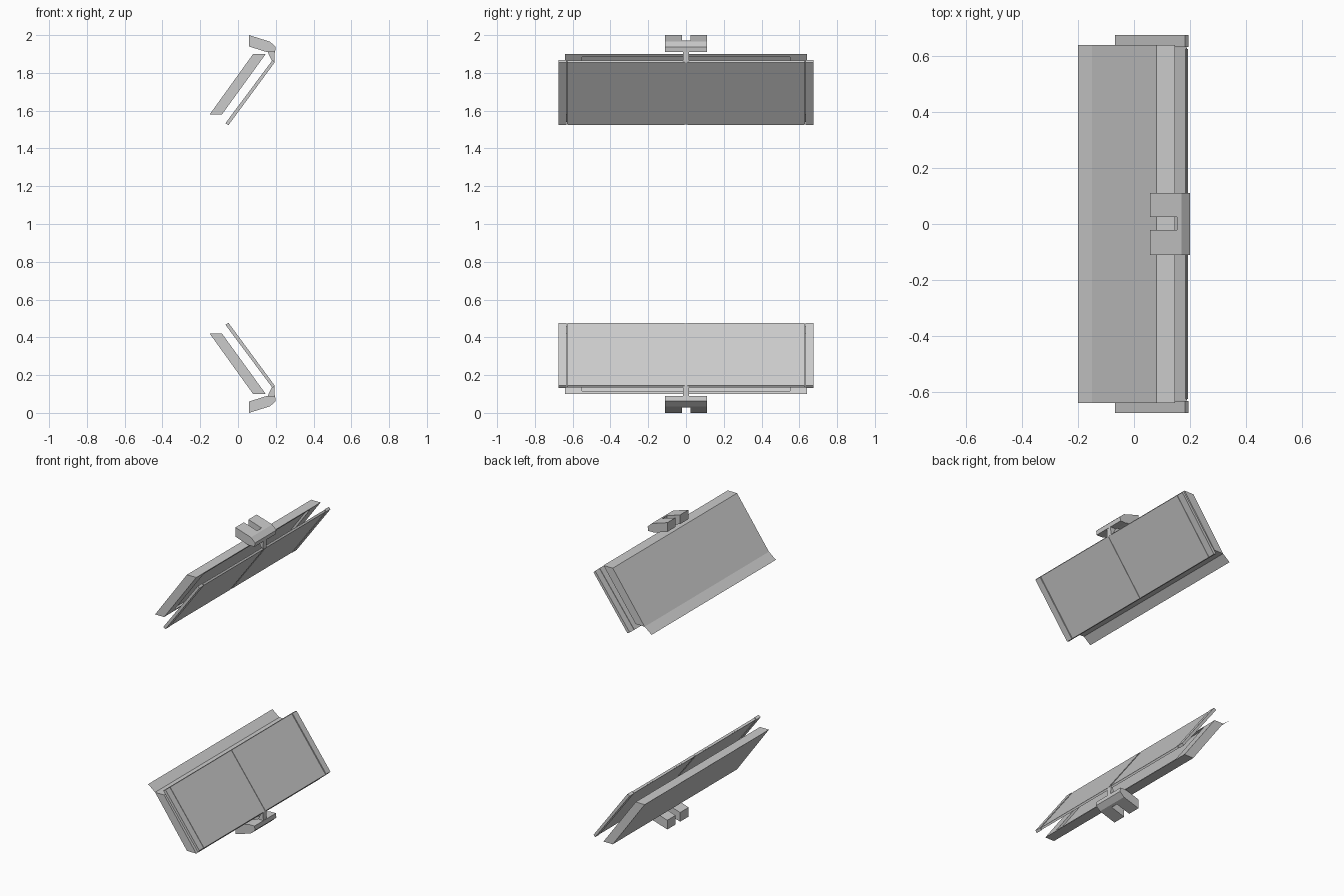
import bpy, bmesh

if "Cube" in bpy.data.objects:
    bpy.data.objects.remove(bpy.data.objects["Cube"])


def prism(name, profile, y0, y1, flip):
    """Extrude an x-z profile along y; flip mirrors it about z = 1."""
    bm = bmesh.new()
    pts = [(x, 2 - z if flip else z) for x, z in profile]
    a = [bm.verts.new((x, y0, z)) for x, z in pts]
    b = [bm.verts.new((x, y1, z)) for x, z in pts]
    n = len(pts)
    if n > 2:
        bm.faces.new(a)
        bm.faces.new(b[::-1])
    for i in range(n if n > 2 else 1):
        j = (i + 1) % n
        bm.faces.new((a[i], b[i], b[j], a[j]))
    bmesh.ops.recalc_face_normals(bm, faces=bm.faces)
    me = bpy.data.meshes.new(name)
    bm.to_mesh(me)
    bm.free()
    ob = bpy.data.objects.new(name, me)
    bpy.context.collection.objects.link(ob)
    return ob


def cut(ob, cutter):
    m = ob.modifiers.new("cut", 'BOOLEAN')
    m.object = cutter
    m.operation = 'DIFFERENCE'
    m.solver = 'EXACT'
    cutter.hide_render = True
    cutter.hide_set(True)


def inset(profile, d):
    """Thin a slanted plate profile by d on both broad faces."""
    nx, nz = 0.8 * d, -0.6 * d
    s = (1, -1, -1, 1)
    return [(x + k * nx, z + k * nz) for (x, z), k in zip(profile, s)]


PLATE = [(-0.067, 1.533), (-0.05, 1.524), (0.194, 1.855), (0.183, 1.868)]

for side, flip in (("upper", False), ("lower", True)):
    # slanted housing with a shallow recess facing the plate
    housing = prism(side + "_housing",
                    [(-0.15, 1.58), (-0.085, 1.58), (0.147, 1.90), (0.08, 1.90)],
                    -0.64, 0.64, flip)
    recess = prism(side + "_recess_cutter",
                   [(-0.091, 1.595), (0.00, 1.595), (0.20, 1.885), (0.119, 1.885)],
                   -0.55, 0.55, flip)
    cut(housing, recess)
    # thin flared lip along the free edge
    prism(side + "_lip", [(-0.15, 1.58), (-0.20, 1.54)], -0.64, 0.64, flip)

    # thin plate: core, two facing panels and end strips
    prism(side + "_plate_core", inset(PLATE, 0.005), -0.63, 0.63, flip)
    for s, tag in ((-1, "front"), (1, "back")):
        prism(f"{side}_{tag}_panel", inset(PLATE, 0.002),
              *sorted((s * 0.008, s * 0.625)), flip)
        prism(f"{side}_{tag}_end_strip", PLATE,
              *sorted((s * 0.632, s * 0.675)), flip)

    # forked bracket and the neck joining it to the plate
    bracket = prism(side + "_bracket",
                    [(0.058, 2.0), (0.17, 1.965), (0.20, 1.937), (0.196, 1.91),
                     (0.153, 1.91), (0.058, 1.94)], -0.11, 0.11, flip)
    notch = prism(side + "_notch_cutter",
                  [(0.0, 2.1), (0.153, 2.1), (0.153, 1.85), (0.0, 1.85)],
                  -0.022, 0.025, flip)
    cut(bracket, notch)
    prism(side + "_neck",
          [(0.155, 1.915), (0.195, 1.915), (0.192, 1.856), (0.18, 1.862)],
          -0.017, 0.017, flip)
